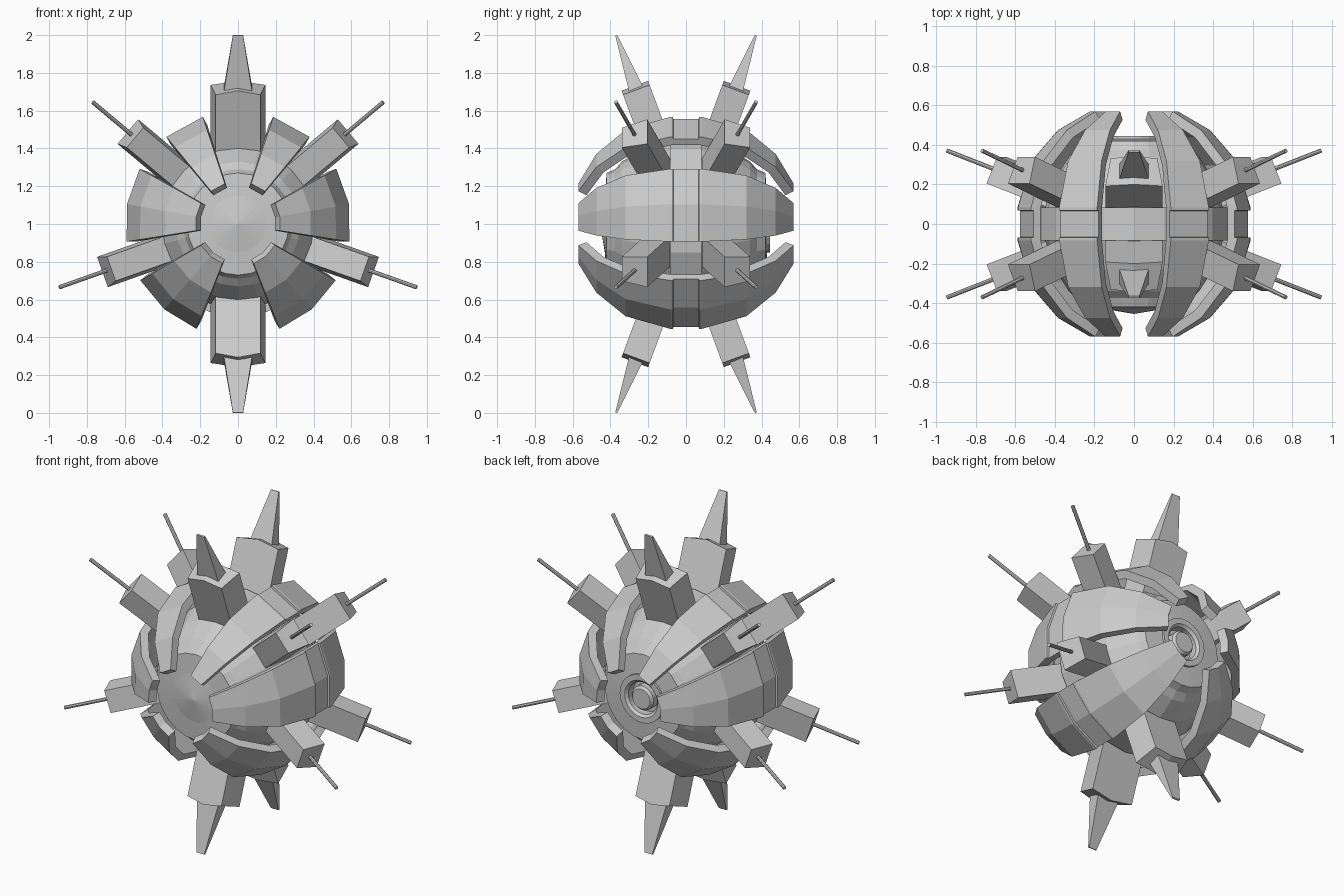
import bpy, bmesh
from math import sin, cos, radians, pi
from mathutils import Vector, Matrix

if "Cube" in bpy.data.objects:
    bpy.data.objects.remove(bpy.data.objects["Cube"])

C = Vector((0, 0, 1))
TILT = radians(20.3)


def finish(name, bm, recalc=True):
    if recalc:
        bmesh.ops.recalc_face_normals(bm, faces=bm.faces)
    me = bpy.data.meshes.new(name)
    bm.to_mesh(me)
    bm.free()
    ob = bpy.data.objects.new(name, me)
    ob.location = C
    bpy.context.collection.objects.link(ob)
    return ob


def polar(r, y, a):
    return Vector((r * cos(a), y, r * sin(a)))


def lathe(name, profile, n=24, closed=False):
    """Spin (radius, y) points about the y axis."""
    bm = bmesh.new()
    vs = [bm.verts.new((r, y, 0)) for r, y in profile]
    for a, b in zip(vs, vs[1:] + vs[:1] if closed else vs[1:]):
        bm.edges.new((a, b))
    bmesh.ops.spin(bm, geom=bm.verts[:] + bm.edges[:], axis=(0, 1, 0),
                   cent=(0, 0, 0), angle=2 * pi, steps=n, use_duplicate=False)
    bmesh.ops.remove_doubles(bm, verts=bm.verts, dist=1e-4)
    return finish(name, bm)


def petal(name, a0, a1, segs):
    """Curved armour plate running pole to pole with a recessed centre panel."""
    prof = [(.225, .57), (.39, .475), (.525, .32), (.597, .083)]
    prof = [(r, -y) for r, y in prof] + prof[::-1]
    bm = bmesh.new()
    rows = [[bm.verts.new(polar(r, y, radians(a0 + (a1 - a0) * i / segs)))
             for i in range(segs + 1)] for r, y in prof]
    centre = []
    for j in range(len(rows) - 1):
        for i in range(segs):
            f = bm.faces.new((rows[j][i], rows[j][i + 1],
                              rows[j + 1][i + 1], rows[j + 1][i]))
            f.normal_update()
            if f.normal.dot(f.calc_center_median()) < 0:
                f.normal_flip()
            if j == 3:
                centre.append(f)
    bmesh.ops.inset_region(bm, faces=centre, thickness=.014, depth=0)
    bmesh.ops.inset_region(bm, faces=centre, thickness=.002, depth=-.012)
    ob = finish(name, bm, False)
    m = ob.modifiers.new("thickness", 'SOLIDIFY')
    m.thickness = .05
    m.offset = -1


def frame(a, s):
    """Axes: tangential, towards the pole, outward."""
    t = TILT
    u = Vector((-sin(a), 0, cos(a)))
    v = Vector((-cos(a) * sin(t), s * cos(t), -sin(a) * sin(t)))
    w = Vector((cos(a) * cos(t), s * sin(t), sin(a) * cos(t)))
    return Matrix((u, v, w)).transposed()


def loft(name, rings, mat):
    """Bridge equal-sized closed rings and cap both ends."""
    bm = bmesh.new()
    vs = [[bm.verts.new(mat @ Vector(p)) for p in ring] for ring in rings]
    n = len(vs[0])
    for a, b in zip(vs, vs[1:]):
        for i in range(n):
            bm.faces.new((a[i], a[(i + 1) % n], b[(i + 1) % n], b[i]))
    bm.faces.new(vs[0])
    bm.faces.new(vs[-1])
    return finish(name, bm)


def rect(hx, hy, z):
    return [(-hx, -hy, z), (hx, -hy, z), (hx, hy, z), (-hx, hy, z)]


# core body, with a stepped shell and a shallow cone at the front pole
half = [(.15, .43), (.27, .42), (.29, .375), (.33, .34), (.40, .23), (.45, .083)]
lathe("core", [(0, -.455)] + [(r, -y) for r, y in half] + half[::-1] +
      [(.15, .38), (0, .38)])
lathe("equator_band", [(.42, -.083), (.49, -.083), (.49, .083), (.42, .083)], 20, True)

# round port at the back pole
lathe("port_ring", [(.10, .37), (.10, .43), (.115, .445), (.15, .445), (.15, .37)])
lathe("port_plug", [(.075, .37), (.075, .43), (.062, .445), (0, .445)])

# six armour plates around the y axis
for label, a0, a1, segs in (("upper", 50.6, 71.8, 1), ("middle", -9, 29.3, 2),
                            ("lower", -68.4, -30, 2)):
    petal(label + "_plate_right", a0, a1, segs)
    petal(label + "_plate_left", 180 - a1, 180 - a0, segs)

# spike blocks, tilted to front and back
for s, end in ((-1, "front"), (1, "back")):
    for ang, label in ((90, "top"), (-90, "bottom")):
        m = frame(radians(ang), s)
        rings = [[(-w, d, .40), (w, d, .40), (w, d, .757), (0, d, .78), (-w, d, .757)]
                 for w, d in ((.145, -.075), (.118, .075))]
        loft(f"{label}_{end}_block", rings, m)
        loft(f"{label}_{end}_spike",
             [rect(.078, .042, .74), rect(.027, .005, 1.066)], m)
    for ang, label in ((40, "upper_right"), (140, "upper_left"),
                       (-19.5, "lower_right"), (199.5, "lower_left")):
        m = frame(radians(ang), s)
        rings = [[(-w, d, .36), (w, d, .36), (w, d, .785), (-w, d, .785)]
                 for w, d in ((.085, -.072), (.068, .072))]
        loft(f"{label}_{end}_block", rings, m)
        loft(f"{label}_{end}_needle",
             [[(.011 * cos(k * pi / 4), .011 * sin(k * pi / 4), z) for k in range(8)]
              for z in (.77, 1.07)], m)
